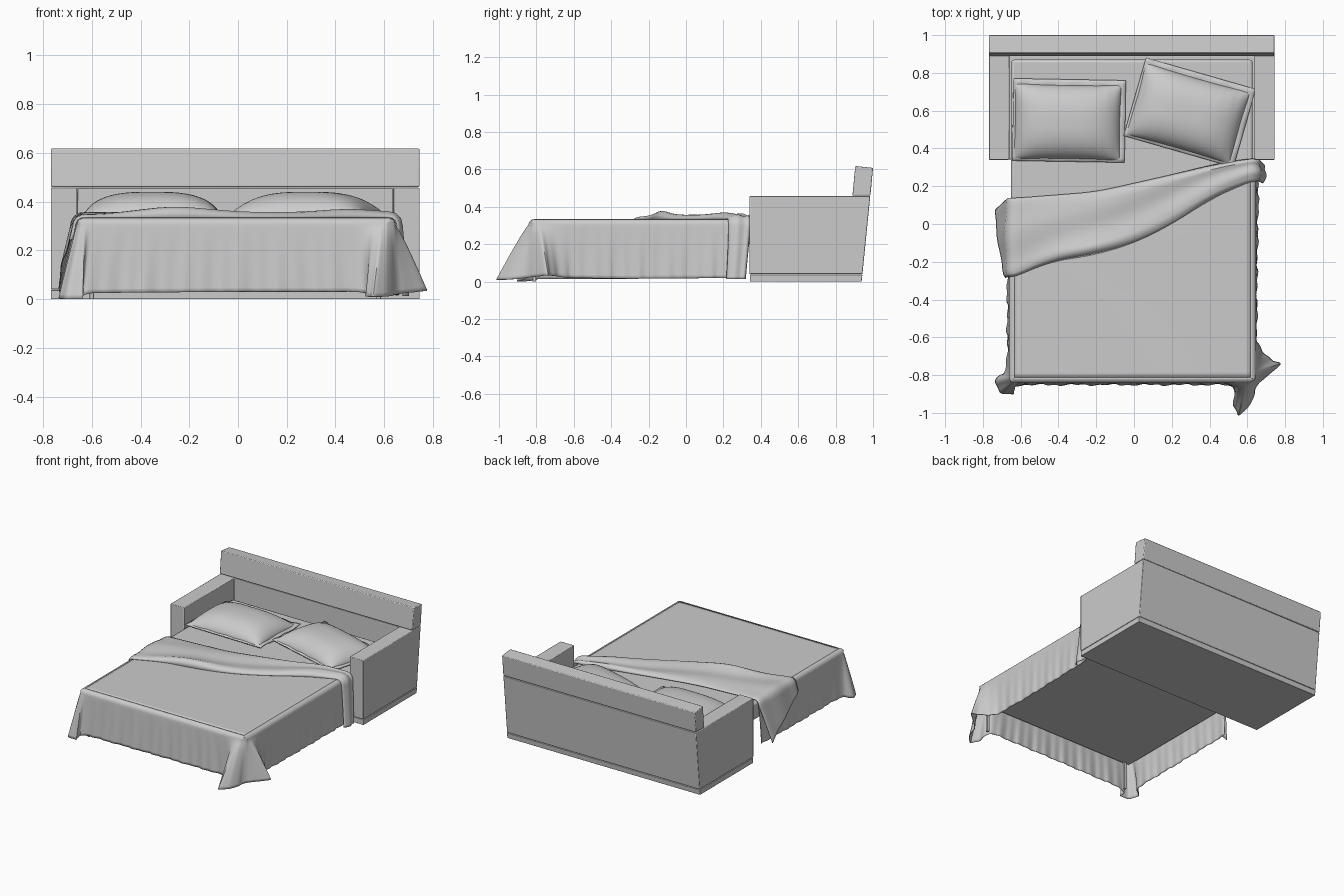
import bpy, bmesh, math
from mathutils import Matrix, Vector

if "Cube" in bpy.data.objects:
    bpy.data.objects.remove(bpy.data.objects["Cube"])


def finish(name, bm, bevel=0, thick=0, recalc=True):
    if recalc:
        bmesh.ops.recalc_face_normals(bm, faces=bm.faces)
    me = bpy.data.meshes.new(name)
    bm.to_mesh(me)
    bm.free()
    ob = bpy.data.objects.new(name, me)
    bpy.context.collection.objects.link(ob)
    bpy.ops.object.select_all(action='DESELECT')
    ob.select_set(True)
    bpy.context.view_layer.objects.active = ob
    bpy.ops.object.shade_smooth_by_angle(angle=math.radians(40))
    if bevel:
        m = ob.modifiers.new("bevel", 'BEVEL')
        m.width, m.segments, m.limit_method = bevel, 2, 'ANGLE'
    if thick:
        m = ob.modifiers.new("thickness", 'SOLIDIFY')
        m.thickness, m.offset = thick, 0
    return ob


def extrude(name, outline, vec, bevel=0.004, tweak=None):
    bm = bmesh.new()
    f = bm.faces.new([bm.verts.new(p) for p in outline])
    r = bmesh.ops.extrude_face_region(bm, geom=[f])
    bmesh.ops.translate(bm, vec=vec, verts=[v for v in r['geom'] if isinstance(v, bmesh.types.BMVert)])
    if tweak:
        for v in bm.verts:
            tweak(v.co)
    return finish(name, bm, bevel)


def box(name, x0, x1, y0, y1, z0, z1, bevel=0.004):
    return extrude(name, [(x0, y0, z0), (x1, y0, z0), (x1, y1, z0), (x0, y1, z0)], (0, 0, z1 - z0), bevel)


def add_grid(bm, rows):
    vs = [[bm.verts.new(p) for p in r] for r in rows]
    for a, b in zip(vs, vs[1:]):
        for i in range(len(a) - 1):
            bm.faces.new((a[i], a[i + 1], b[i + 1], b[i]))


def curve(pts, x):
    # piecewise curve, softened by averaging neighbours
    def lin(t):
        t = min(max(t, pts[0][0]), pts[-1][0])
        for (a, ya), (b, yb) in zip(pts, pts[1:]):
            if t <= b:
                return ya + (yb - ya) * (t - a) / (b - a)
    return sum(lin(x + k * 0.03) for k in range(-3, 4)) / 7


# sofa shell: U-shaped arms and back with a leaning rear face
XL, XR = -0.768, 0.745


def lean(co):
    if co.y > 0.93:
        co.y = 0.943 + (co.z - 0.036) * 0.1


u_shape = [(XL, 0.34), (XL + 0.108, 0.34), (XL + 0.108, 0.9), (XR - 0.108, 0.9),
           (XR - 0.108, 0.34), (XR, 0.34), (XR, 0.945), (XL, 0.945)]
extrude("sofa_shell", [(x, y, 0.04) for x, y in u_shape], (0, 0, 0.417), 0.004, lean)
extrude("sofa_plinth", [(XL, 0.342, 0), (XL, 0.939, 0), (XL, 0.943, 0.037), (XL, 0.342, 0.037)], (XR - XL, 0, 0), 0.002)
extrude("headrest", [(XL, 0.89, 0.46), (XL, 0.986, 0.46), (XL, 1.0, 0.608), (XL, 0.905, 0.618)], (XR - XL, 0, 0), 0.005)

# pull-out bed
box("mattress", -0.65, 0.628, -0.83, 0.87, 0.2, 0.322, 0.015)
for side, x in (("left", -0.6), ("right", 0.577)):
    box("bed_leg_" + side, x - 0.009, x + 0.009, -0.82, -0.802, 0, 0.2, 0.002)

# blanket outline: top x, y and matching hem x, y, z
HEM = [(-.66, .13, -.68, .12, .03), (-.66, -.3, -.67, -.3, .015), (-.66, -.7, -.67, -.7, .015),
       (-.66, -.78, -.68, -.79, .015), (-.66, -.82, -.74, -.82, .005), (-.645, -.84, -.715, -.885, 0),
       (-.63, -.84, -.63, -.91, 0), (-.61, -.84, -.655, -.865, .01), (-.57, -.84, -.6, -.85, .025),
       (0, -.84, 0, -.85, .03), (.46, -.84, .49, -.85, .03), (.52, -.84, .545, -.87, .02),
       (.56, -.84, .52, -.95, .01), (.59, -.84, .55, -1.02, .01), (.61, -.84, .615, -.96, .01),
       (.64, -.82, .65, -.85, .02), (.645, -.79, .782, -.74, .035), (.645, -.73, .70, -.70, .03),
       (.645, -.65, .65, -.64, .02), (.645, -.3, .65, -.3, .015), (.645, .3, .66, .3, .02)]
path = []
for a, b in zip(HEM, HEM[1:]):
    n = max(2, int(math.dist(a[2:], b[2:]) / 0.011))
    path += [[p + (q - p) * i / n for p, q in zip(a, b)] for i in range(n)]
path.append(list(HEM[-1]))
for _ in range(4):
    path = [path[0]] + [[(p + 2 * q + r) / 4 for p, q, r in zip(*t)]
                        for t in zip(path, path[1:], path[2:])] + [path[-1]]

TOP, R = 0.332, 0.028
UPPER = [(-.65, .135), (-.2, .17), (.2, .26), (.45, .32), (.65, .35)]
LOWER = [(-.68, -.3), (-.45, -.2), (-.2, -.16), (0, -.1), (.2, 0), (.4, .13), (.55, .2), (.68, .25)]

rows = []
for k in range(6):
    a = math.pi / 2 * k / 5
    d = R * (1 - math.sin(a))
    rows.append([(min(max(p[0], -.66 + d), .645 - d), max(p[1], -.84 + d), TOP - R * (1 - math.cos(a))) for p in path])
for k in range(1, 17):
    f = k / 16
    row = []
    for i, (tx, ty, bx, by, bz) in enumerate(path):
        g = f ** 0.9
        w = f * (0.003 * math.sin(i * 0.9) + 0.003 * math.sin(i * 0.37 + f))
        row.append((tx + (bx - tx) * g + w, ty + (by - ty) * g + w, TOP - R + (bz - TOP + R) * f))
    rows.append(row)
bm = bmesh.new()
add_grid(bm, rows)
# flat top of the blanket
rows = []
for j in range(41):
    row = []
    for i in range(49):
        x = -.66 + R + (1.305 - 2 * R) * i / 48
        y0 = curve(UPPER, x) - 0.01
        y = y0 + (-.84 + R - y0) * j / 40
        row.append((x, y, TOP + 0.0015 * math.sin(9 * x + 5 * y) * math.sin(math.pi * j / 40) * math.sin(math.pi * i / 48)))
    rows.append(row)
add_grid(bm, rows)
finish("blanket", bm, thick=0.004, recalc=False)

# turned-back fold, draped over both sides of the bed
rows = []
NV, NU = 24, 110
for j in range(NV + 1):
    v = j / NV
    edge = min(1, min(v, 1 - v) * 8) ** 0.5
    dl, dr = 0.32 - 0.22 * v ** 0.8, 0.335
    row = []
    for i in range(NU + 1):
        s = -dl + (1.255 + dl + dr) * i / NU
        d = max(-s, s - 1.255, 0)
        sg = -1 if s < 0 else 1
        x = min(max(-.635 + s, -.635), .62)
        a = min(d / R, math.pi / 2)
        rest = max(0, d - R * math.pi / 2)
        bump = math.exp(-((x + .27) / .2) ** 2) * v ** 3 + 0.35 * math.exp(-((x - .45) / .15) ** 2)
        h = 0.003 + edge * (.014 + .036 * bump + .005 * math.sin(9 * v + 4 * x))
        y = curve(UPPER, x + sg * d * .1) * (1 - v) + curve(LOWER, x + sg * d * .3) * v
        y += rest * (-.22 * (1 - v) if sg < 0 else -.1)
        flare = .24 if sg < 0 else .09
        row.append((x + sg * (R * math.sin(a) + flare * rest + h * math.sin(a)), y,
                    TOP - R * (1 - math.cos(a)) - rest + h * math.cos(a)))
    rows.append(row)
bm = bmesh.new()
add_grid(bm, rows)
finish("blanket_fold", bm, thick=0.005)


# pillows: puffed body over a thin flat border
def pillow(name, cx, cy, w, d, angle, phase):
    place = Matrix.Translation((cx, cy, 0.342)) @ Matrix.Rotation(math.radians(angle), 4, 'Z')
    N = 40
    t = [math.sin(math.pi / 2 * (2 * i / N - 1)) for i in range(N + 1)]
    bm = bmesh.new()
    for up in (0.098, -0.016):
        rows = []
        for v in t:
            row = []
            for u in t:
                h = max(0, (1 - abs(u) ** 3) * (1 - abs(v) ** 2.6)) ** 0.6
                pleat = 1 + 0.025 * math.sin(34 * u + 2 * v + phase) * v * v
                row.append(Vector(((w / 2 - .015) * u * (1 - .02 * (1 - v * v)),
                                   (d / 2 - .018) * v * (1 - .03 * (1 - u * u)), up * h * pleat)))
            rows.append(row)
        add_grid(bm, rows)
    bmesh.ops.remove_doubles(bm, verts=bm.verts, dist=1e-5)
    bm.transform(place)
    finish(name, bm)
    bm = bmesh.new()
    add_grid(bm, [[(w / 2 * (i / 15 - 1) + .008, d / 2 * (j / 10 - 1) + .008,
                    .004 * math.sin(i * .9 + phase) * math.sin(j * .7)) for i in range(31)] for j in range(21)])
    bm.transform(place)
    finish(name + "_border", bm, thick=0.008)


pillow("pillow_left", -.352, .54, .595, .435, -1, 0)
pillow("pillow_right", .285, .585, .605, .43, -16, 1.5)
